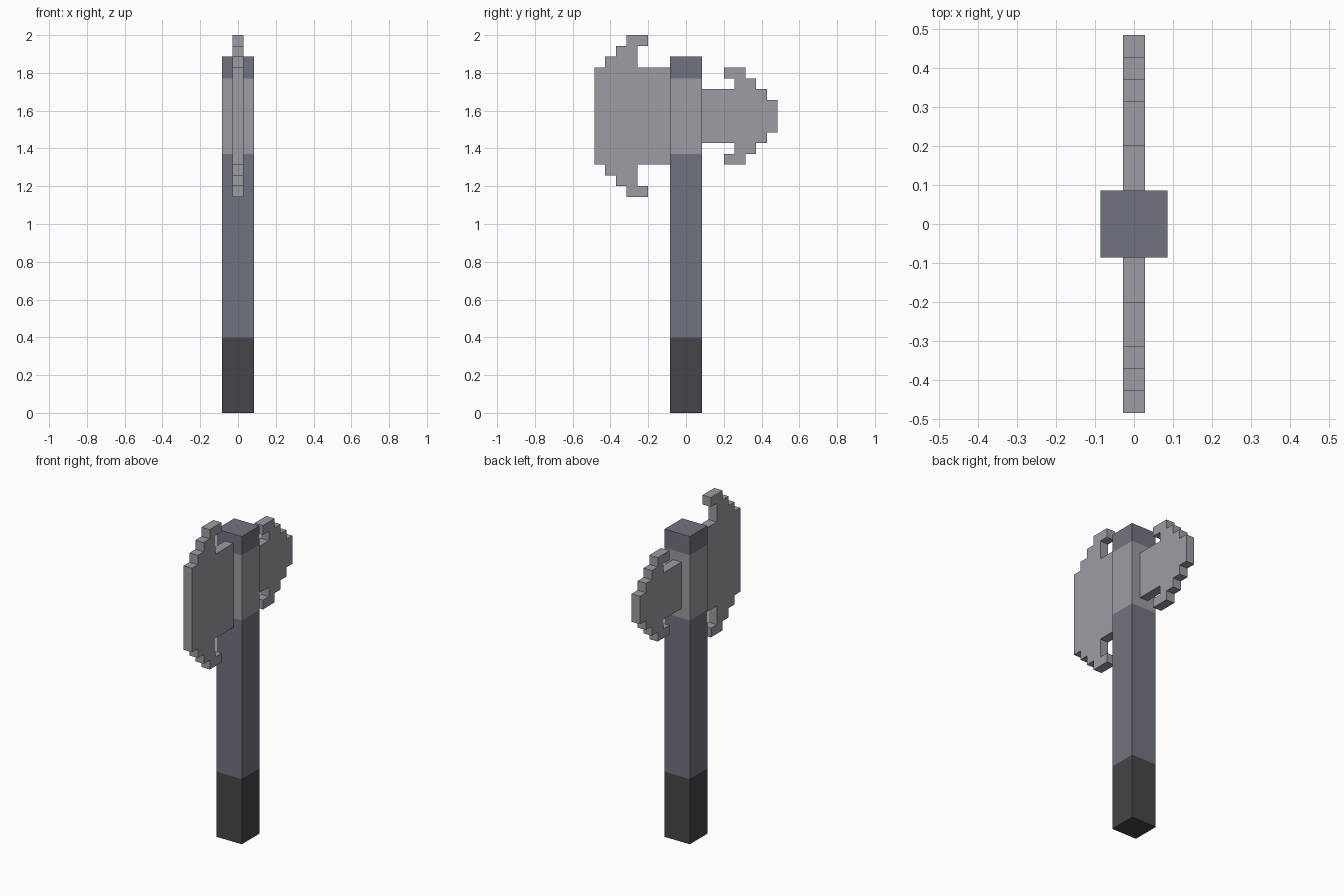
import bpy
import bmesh

cube = bpy.data.objects.get("Cube")
if cube:
    bpy.data.objects.remove(cube, do_unlink=True)

U = 2 / 35  # one block


def linear(c):
    c /= 255
    return c / 12.92 if c <= 0.04045 else ((c + 0.055) / 1.055) ** 2.4


def make_material(name, rgb):
    colour = (*[linear(c) for c in rgb], 1)
    mat = bpy.data.materials.new(name)
    mat.use_nodes = True
    mat.diffuse_color = colour
    bsdf = mat.node_tree.nodes["Principled BSDF"]
    bsdf.inputs["Base Color"].default_value = colour
    bsdf.inputs["Roughness"].default_value = 0.8
    return mat


steel = make_material("light steel", (155, 157, 164))
shaft_grey = make_material("shaft grey", (113, 116, 127))
grip_dark = make_material("dark grip", (70, 69, 74))


def add_object(name, bm, mat):
    bmesh.ops.recalc_face_normals(bm, faces=bm.faces)
    mesh = bpy.data.meshes.new(name)
    bm.to_mesh(mesh)
    bm.free()
    mesh.materials.append(mat)
    obj = bpy.data.objects.new(name, mesh)
    bpy.context.collection.objects.link(obj)
    return obj


def post_section(name, z0, z1, mat):
    """Square section of the handle, three blocks wide."""
    bm = bmesh.new()
    bmesh.ops.create_cube(bm, size=1)
    bmesh.ops.scale(bm, vec=(3 * U, 3 * U, (z1 - z0) * U), verts=bm.verts)
    bmesh.ops.translate(bm, vec=(0, 0, (z0 + z1) / 2 * U), verts=bm.verts)
    add_object(name, bm, mat)


def blade(name, upper, z_mid, side):
    """Stepped plate: upper half outline (distance out, height), mirrored below."""
    outline = upper + [(d, -h) for d, h in reversed(upper)]
    bm = bmesh.new()
    verts = [bm.verts.new((-U / 2, side * d * U, (z_mid + h) * U)) for d, h in outline]
    face = bm.faces.new(verts)
    result = bmesh.ops.extrude_face_region(bm, geom=[face])
    moved = [v for v in result["geom"] if isinstance(v, bmesh.types.BMVert)]
    bmesh.ops.translate(bm, vec=(U, 0, 0), verts=moved)
    add_object(name, bm, steel)


# Handle, from the ground up
post_section("grip", 0, 7, grip_dark)
post_section("shaft", 7, 24, shaft_grey)
post_section("head_collar", 24, 31, steel)
post_section("shaft_cap", 31, 33, shaft_grey)

# Large front blade with hooked tips
blade("front_blade", [
    (1.5, 4.5), (4.5, 4.5), (4.5, 6.5), (3.5, 6.5), (3.5, 7.5), (5.5, 7.5),
    (5.5, 6.5), (6.5, 6.5), (6.5, 5.5), (7.5, 5.5), (7.5, 4.5), (8.5, 4.5),
], 27.5, -1)

# Smaller rear blade
blade("rear_blade", [
    (1.5, 2.5), (4.5, 2.5), (4.5, 3.5), (3.5, 3.5), (3.5, 4.5), (5.5, 4.5),
    (5.5, 3.5), (6.5, 3.5), (6.5, 2.5), (7.5, 2.5), (7.5, 1.5), (8.5, 1.5),
], 27.5, 1)
